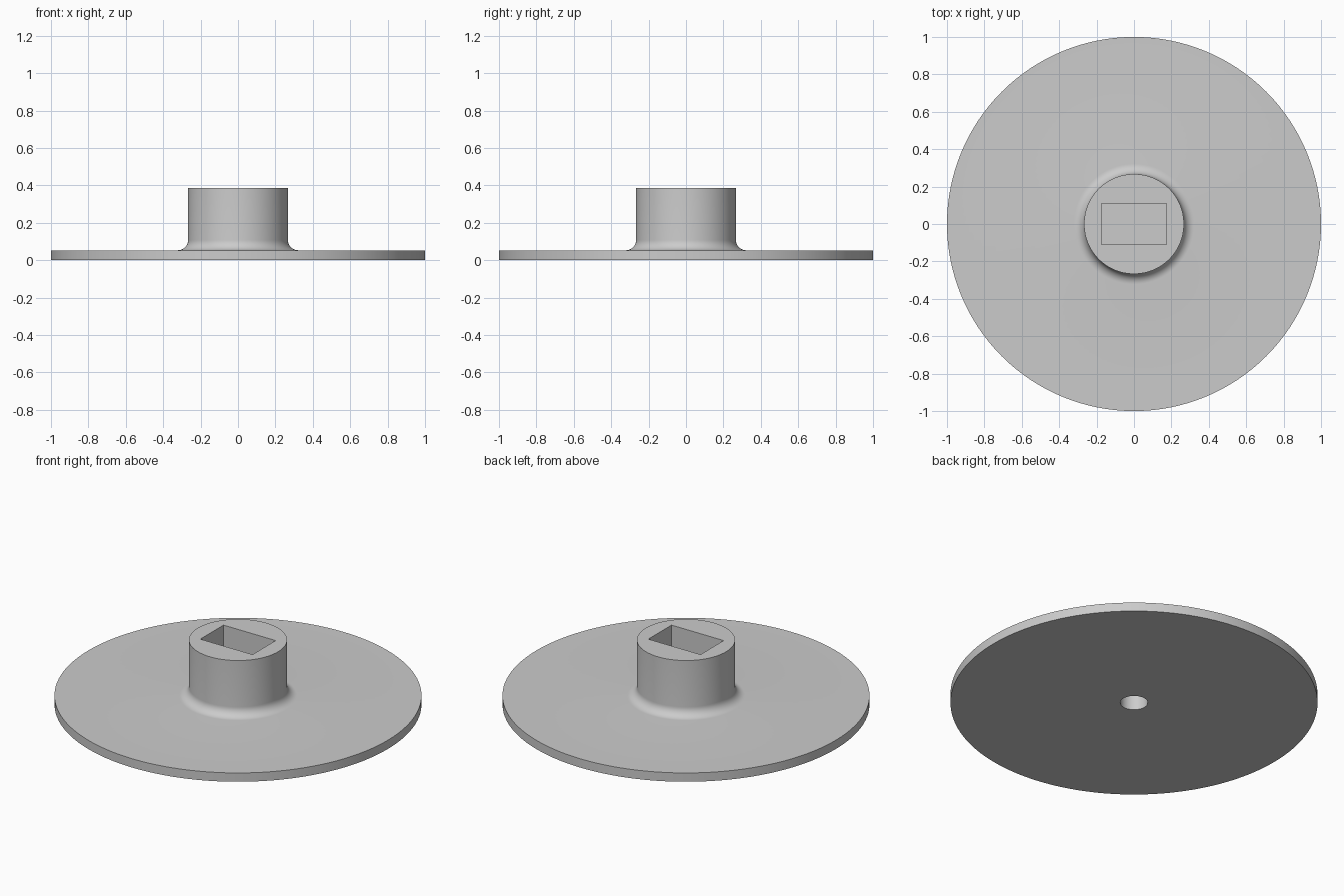
import bpy, bmesh, math

if "Cube" in bpy.data.objects:
    bpy.data.objects.remove(bpy.data.objects["Cube"])

grey = bpy.data.materials.new("plain grey")
grey.diffuse_color = (0.6, 0.6, 0.6, 1)
grey.use_nodes = True
grey.node_tree.nodes["Principled BSDF"].inputs["Base Color"].default_value = grey.diffuse_color

STEPS = 128
HUB_R, PLATE_H, HUB_H, FILLET = 0.267, 0.053, 0.387, 0.055
HOLE_R, HOLE_TOP = 0.075, 0.13

# Half profile: blind hole, plate, fillet, hub
profile = [(0, HOLE_TOP), (HOLE_R, HOLE_TOP), (HOLE_R, 0), (1, 0), (1, PLATE_H)]
for i in range(11):
    a = math.pi / 2 * i / 10
    profile.append((HUB_R + FILLET * (1 - math.sin(a)),
                    PLATE_H + FILLET * (1 - math.cos(a))))
profile += [(HUB_R, HUB_H), (0, HUB_H)]

# Flanged hub turned around the vertical axis
bm = bmesh.new()
verts = [bm.verts.new((r, 0, z)) for r, z in profile]
edges = [bm.edges.new(pair) for pair in zip(verts, verts[1:])]
bmesh.ops.spin(bm, geom=verts + edges, cent=(0, 0, 0), axis=(0, 0, 1),
               angle=math.tau, steps=STEPS, use_duplicate=False)
bmesh.ops.remove_doubles(bm, verts=bm.verts, dist=1e-4)
bmesh.ops.recalc_face_normals(bm, faces=bm.faces)
mesh = bpy.data.meshes.new("flanged_hub")
bm.to_mesh(mesh)
bm.free()
hub = bpy.data.objects.new("flanged_hub", mesh)
bpy.context.collection.objects.link(hub)
mesh.materials.append(grey)

# Rectangular pocket in the hub top
FLOOR, TOP = 0.187, 0.6
bpy.ops.mesh.primitive_cube_add(size=1, location=(0, 0, (FLOOR + TOP) / 2))
cutter = bpy.context.object
cutter.name = "pocket_cutter"
cutter.scale = (0.347, 0.22, TOP - FLOOR)
cutter.data.materials.append(grey)
bpy.context.view_layer.update()

cut = hub.modifiers.new("pocket", 'BOOLEAN')
cut.operation = 'DIFFERENCE'
cut.solver = 'EXACT'
cut.object = cutter

bpy.ops.object.select_all(action='DESELECT')
hub.select_set(True)
bpy.context.view_layer.objects.active = hub
bpy.ops.object.modifier_apply(modifier=cut.name)
bpy.data.objects.remove(cutter)

# Round surfaces smooth, rims and pocket edges crisp
bpy.ops.object.shade_smooth_by_angle(angle=math.radians(30))
